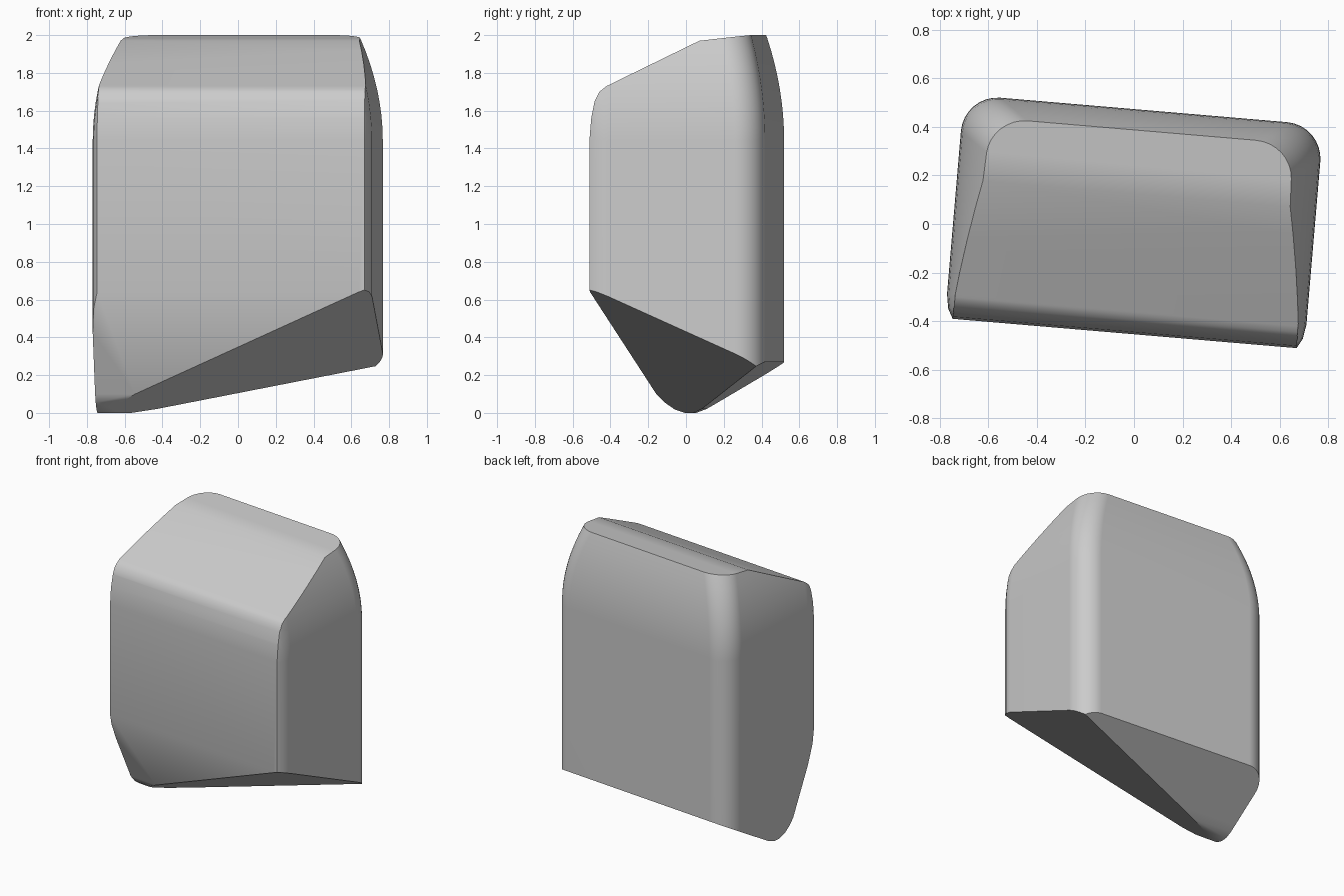
import bpy
import bmesh
import math
from mathutils import Vector

cube = bpy.data.objects.get("Cube")
if cube:
    bpy.data.objects.remove(cube, do_unlink=True)

HALF_WIDTH, FRONT, BACK, RADIUS = 0.742, -0.452, 0.471, 0.15


def plan_ring(bm, z):
    """Plan outline with rounded back corners; walls curve inward near the top."""
    t = max(0.0, (z - 1.44) / 0.56) ** 2
    w, back = HALF_WIDTH - 0.12 * t, BACK - 0.085 * t
    half = [(w - 0.032, FRONT), (w - 0.010, FRONT + 0.04), (w, FRONT + 0.1)]
    steps = 8
    for i in range(steps + 1):
        a = math.pi / 2 * i / steps
        half.append((w - RADIUS + RADIUS * math.cos(a),
                     back - RADIUS + RADIUS * math.sin(a)))
    outline = half + [(-x, y) for x, y in reversed(half)]
    return [bm.verts.new((x, y, z)) for x, y in outline]


def slice_off(bm, point, normal):
    """Remove everything on the normal's side and cap the opening."""
    bmesh.ops.bisect_plane(bm, geom=bm.verts[:] + bm.edges[:] + bm.faces[:],
                           dist=1e-5, plane_co=point, plane_no=normal,
                           clear_outer=True)
    rim = [e for e in bm.edges if e.is_boundary]
    if rim:
        bmesh.ops.edgeloop_fill(bm, edges=rim)
    bmesh.ops.remove_doubles(bm, verts=bm.verts[:], dist=1e-4)


def slice_profile(bm, points, sign):
    """One cut per segment of a side profile given as (y, z) points."""
    for (y0, z0), (y1, z1) in zip(points, points[1:]):
        normal = Vector((0, z0 - z1, y1 - y0)).normalized() * sign
        slice_off(bm, Vector((0, y0, z0)), normal)


# Tall block with rounded back corners
bm = bmesh.new()
levels = [-0.1] + [1.44 + 0.61 * i / 9 for i in range(10)]
rings = [plan_ring(bm, z) for z in levels]
for low, high in zip(rings, rings[1:]):
    n = len(low)
    for i in range(n):
        j = (i + 1) % n
        bm.faces.new((low[i], low[j], high[j], high[i]))
bm.faces.new(list(reversed(rings[0])))
bm.faces.new(rings[-1])

# Rounded front shoulder, sloping top and shallow cap
slice_profile(bm, [(-0.452, 1.45), (-0.443, 1.56), (-0.425, 1.65), (-0.40, 1.70),
                   (-0.362, 1.73), (0.125, 1.97), (0.387, 2.0)], 1)

# Rounded keel along the bottom
slice_profile(bm, [(-0.452, 0.64), (-0.203, 0.10), (-0.165, 0.055), (-0.115, 0.018),
                   (-0.06, 0.0), (-0.01, 0.0), (0.045, 0.02), (0.097, 0.05),
                   (0.471, 0.27)], -1)

# Slanted underside cut
slice_off(bm, Vector((0, 0, 0.196)), Vector((0.354, -0.45, -1)).normalized())

bmesh.ops.dissolve_limit(bm, angle_limit=math.radians(0.3),
                         verts=bm.verts[:], edges=bm.edges[:])
bmesh.ops.recalc_face_normals(bm, faces=bm.faces[:])
mesh = bpy.data.meshes.new("faceted_block")
bm.to_mesh(mesh)
bm.free()

block = bpy.data.objects.new("faceted_block", mesh)
bpy.context.collection.objects.link(block)
block.rotation_euler.z = -0.085

# Plain grey material
grey = bpy.data.materials.new("plain_grey")
grey.use_nodes = True
colour = (0.6, 0.6, 0.6, 1)
grey.diffuse_color = colour
grey.node_tree.nodes["Principled BSDF"].inputs["Base Color"].default_value = colour
mesh.materials.append(grey)

# Smooth the rounded parts, keep the cut edges sharp
bpy.ops.object.select_all(action="DESELECT")
block.select_set(True)
bpy.context.view_layer.objects.active = block
bpy.ops.object.shade_smooth_by_angle(angle=math.radians(30))
weighted = block.modifiers.new("even_shading", "WEIGHTED_NORMAL")
weighted.keep_sharp = True
